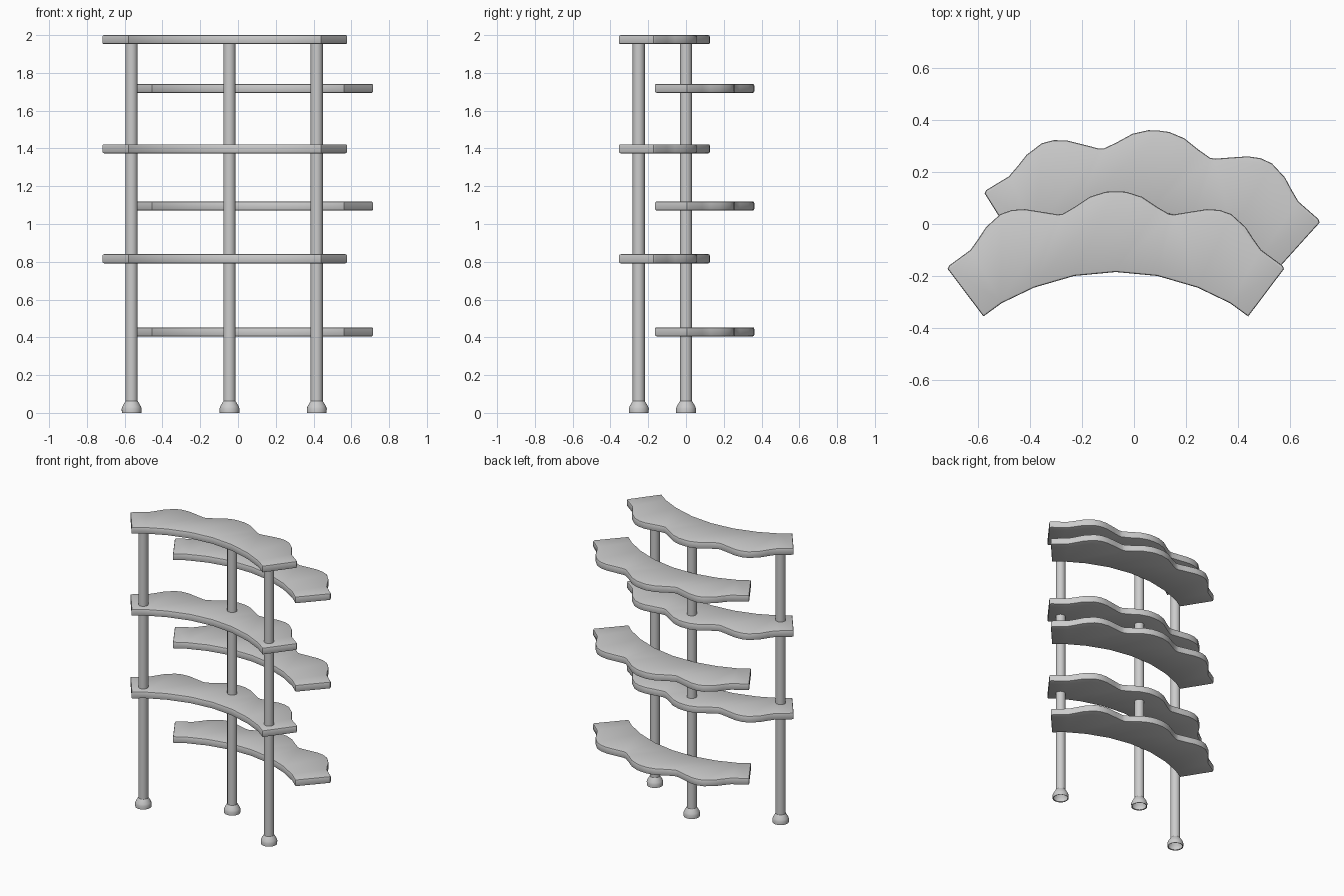
import bpy, bmesh, math
from mathutils import Matrix

if "Cube" in bpy.data.objects:
    bpy.data.objects.remove(bpy.data.objects["Cube"])

# Left half of the shelf outline (relative to the chord centre), mirrored below
OUTER = [(-0.648, -0.003), (-0.642, 0.010), (-0.56, 0.070), (-0.53, 0.112), (-0.50, 0.158),
         (-0.445, 0.208), (-0.40, 0.224), (-0.35, 0.227), (-0.28, 0.216), (-0.225, 0.207),
         (-0.205, 0.209), (-0.16, 0.235), (-0.10, 0.275), (-0.04, 0.294), (0, 0.296)]
INNER = [(0, -0.015), (-0.16, -0.030), (-0.315, -0.075), (-0.44, -0.135), (-0.51, -0.186)]
half = INNER + OUTER
OUTLINE = half + [(-x, y) for x, y in reversed(half[1:-1])]


def finish(bm, name):
    bmesh.ops.recalc_face_normals(bm, faces=bm.faces)
    me = bpy.data.meshes.new(name)
    bm.to_mesh(me)
    bm.free()
    ob = bpy.data.objects.new(name, me)
    bpy.context.collection.objects.link(ob)
    bpy.ops.object.select_all(action='DESELECT')
    ob.select_set(True)
    bpy.context.view_layer.objects.active = ob
    bpy.ops.object.shade_smooth_by_angle(angle=math.radians(32))
    return ob


def shelf(name, center, angle, top, thick=0.048, bevel=0.008):
    bm = bmesh.new()
    face = bm.faces.new([bm.verts.new((x, y, 0)) for x, y in OUTLINE])
    ext = bmesh.ops.extrude_face_region(bm, geom=[face])
    verts = [v for v in ext['geom'] if isinstance(v, bmesh.types.BMVert)]
    bmesh.ops.translate(bm, verts=verts, vec=(0, 0, thick))
    # ease the top and bottom rims
    rims = [e for e in bm.edges if abs(e.verts[0].co.z - e.verts[1].co.z) < 1e-5]
    bmesh.ops.bevel(bm, geom=rims, offset=bevel, segments=2, profile=0.5, affect='EDGES')
    bm.transform(Matrix.Translation((*center, top - thick)) @ Matrix.Rotation(angle, 4, 'Z'))
    return finish(bm, name)


def lathe(name, loc, profile, sides=24):
    bm = bmesh.new()
    rings = [[bm.verts.new((loc[0] + r * math.cos(2 * math.pi * i / sides),
                            loc[1] + r * math.sin(2 * math.pi * i / sides), z))
              for i in range(sides)] for r, z in profile]
    for a, b in zip(rings, rings[1:]):
        for i in range(sides):
            j = (i + 1) % sides
            bm.faces.new((a[i], a[j], b[j], b[i]))
    return finish(bm, name)


# Front shelves stand on the posts, back shelves are shifted and slightly turned
for i, z in enumerate((0.840, 1.422, 2.0)):
    shelf(f"front_shelf_{i + 1}", (-0.07, -0.17), 0, z)
for i, z in enumerate((0.453, 1.119, 1.742)):
    shelf(f"back_shelf_{i + 1}", (0.07, 0.065), math.radians(-5), z)

# Round posts with flared, hollow feet
for side, loc in (("left", (-0.563, -0.25)), ("middle", (-0.045, 0)), ("right", (0.417, -0.25))):
    lathe(f"{side}_post", loc, [(0.032, 0.05), (0.032, 1.96)])
    lathe(f"{side}_foot", loc, [(0.046, 0.002), (0.052, 0), (0.053, 0.022), (0.049, 0.034),
                                (0.037, 0.055), (0.032, 0.062)])
